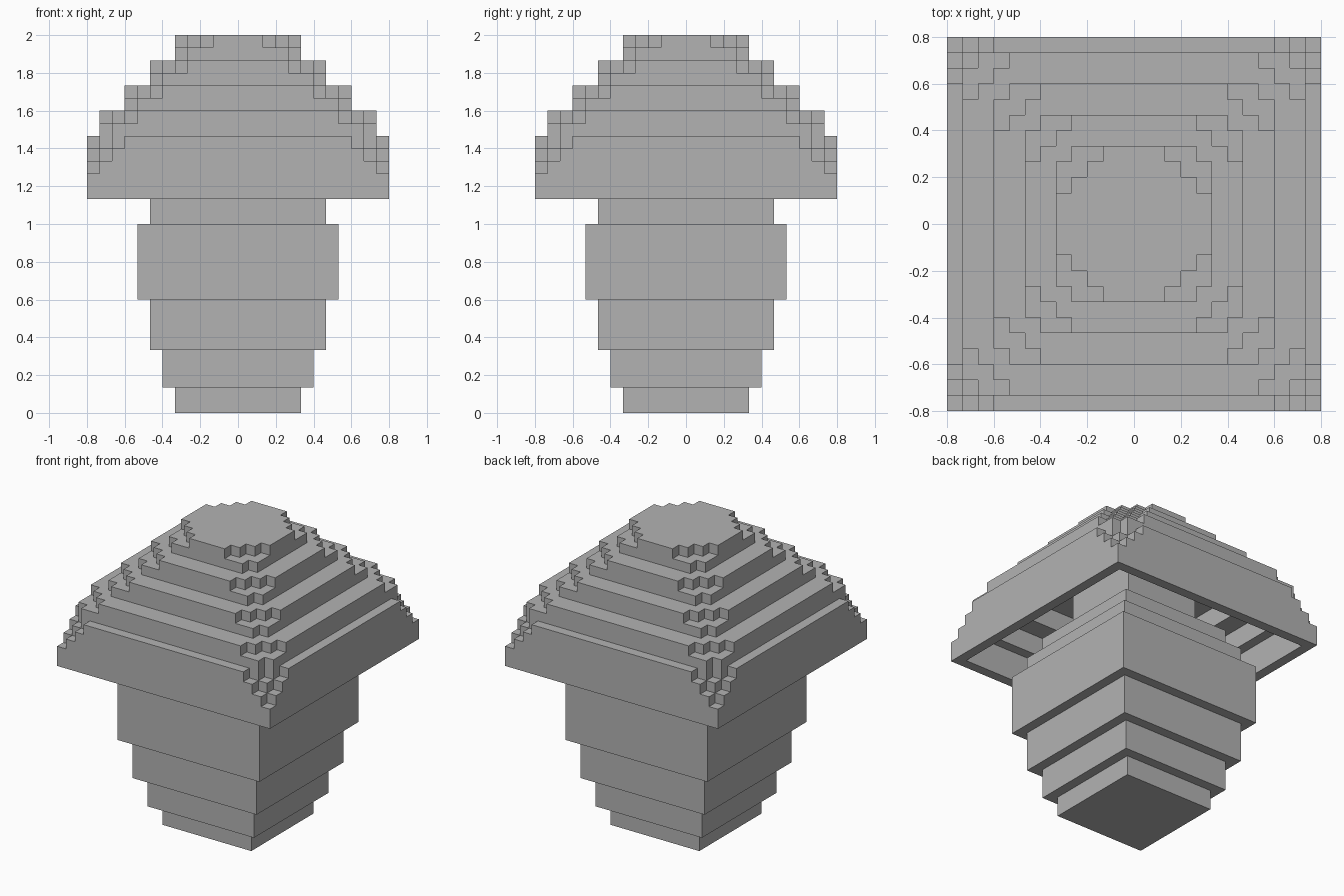
import bpy, bmesh, math

if "Cube" in bpy.data.objects:
    bpy.data.objects.remove(bpy.data.objects["Cube"])

U = 1 / 15  # edge of one block

grey = bpy.data.materials.new("plain grey")
grey.use_nodes = True
colour = (0.45, 0.45, 0.45, 1)
grey.diffuse_color = colour
grey.node_tree.nodes["Principled BSDF"].inputs["Base Color"].default_value = colour


def finish(name, bm):
    bmesh.ops.recalc_face_normals(bm, faces=bm.faces)
    bmesh.ops.scale(bm, vec=(U, U, U), verts=bm.verts)
    mesh = bpy.data.meshes.new(name)
    bm.to_mesh(mesh)
    bm.free()
    mesh.materials.append(grey)
    obj = bpy.data.objects.new(name, mesh)
    bpy.context.collection.objects.link(obj)


def stepped_tower(name, tiers):
    """Square tower from (half width, bottom, top) tiers."""
    bm = bmesh.new()
    rings = []
    for half, low, high in tiers:
        for z in (low, high):
            rings.append([bm.verts.new((sx * half, sy * half, z))
                          for sx, sy in ((-1, -1), (1, -1), (1, 1), (-1, 1))])
    for a, b in zip(rings, rings[1:]):
        for i in range(4):
            j = (i + 1) % 4
            bm.faces.new((a[i], a[j], b[j], b[i]))
    bm.faces.new(rings[0][::-1])
    bm.faces.new(rings[-1])
    finish(name, bm)


def block_part(name, layers):
    """Layers map a level to (half width, corner cut, hollow half width)."""
    cells = set()
    for z, (half, cut, hollow) in layers.items():
        for x in range(-half, half):
            for y in range(-half, half):
                # distances of this block from the nearest sides
                dx = half - max(x + 1, -x)
                dy = half - max(y + 1, -y)
                inside = max(x + 1, -x, y + 1, -y) <= hollow
                if dx + dy >= cut and not inside:
                    cells.add((x, y, z))

    # Only faces with no neighbouring block are made
    bm = bmesh.new()
    verts = {}
    for cell in cells:
        for axis in range(3):
            for side in (0, 1):
                near = list(cell)
                near[axis] += 2 * side - 1
                if tuple(near) in cells:
                    continue
                b, c = (axis + 1) % 3, (axis + 2) % 3
                quad = []
                for i, j in ((0, 0), (1, 0), (1, 1), (0, 1)):
                    p = list(cell)
                    p[axis] += side
                    p[b] += i
                    p[c] += j
                    key = tuple(p)
                    if key not in verts:
                        verts[key] = bm.verts.new(key)
                    quad.append(verts[key])
                bm.faces.new(quad if side else quad[::-1])
    bm.normal_update()
    bmesh.ops.dissolve_limit(bm, angle_limit=math.radians(1),
                             verts=bm.verts, edges=bm.edges)
    finish(name, bm)


# Stem: widens upward, then narrows into a post inside the cap
stepped_tower("stem", [(5, 0, 2), (6, 2, 5), (7, 5, 9), (8, 9, 15),
                       (7, 15, 17), (6, 17, 19), (4, 19, 24)])

# Cap: broad hollow brim with stepped corners
cap = {}
for z in range(17, 22):
    cap[z] = (12, max(0, z - 18), 11 if z < 20 else 10)

# Cap: roof terraces, two blocks high each
for z, half, hollow in ((22, 11, 8), (24, 9, 0), (26, 7, 0), (28, 5, 0)):
    cap[z] = (half, 1, hollow)
    cap[z + 1] = (half, 3, hollow)
block_part("cap", cap)
